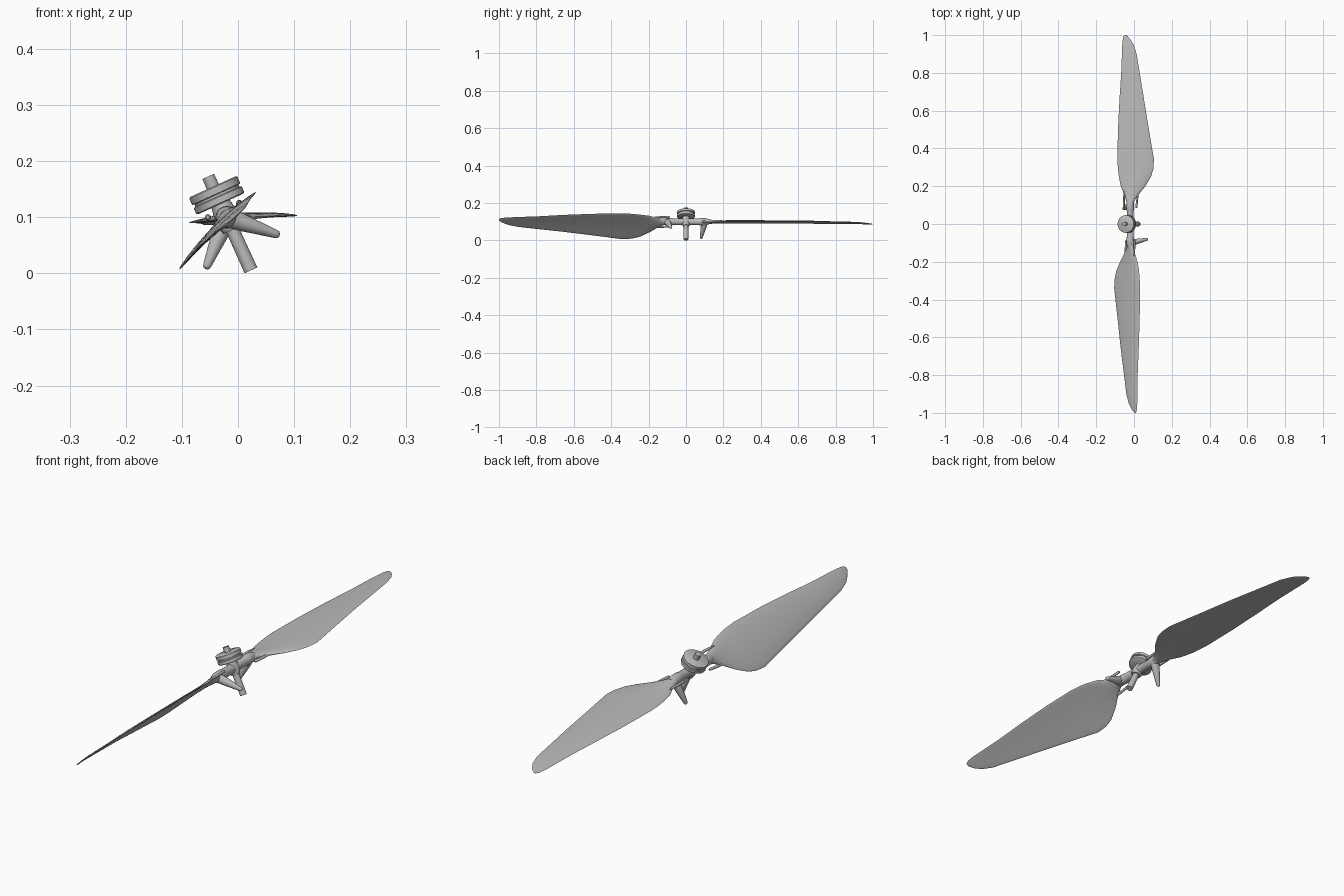
import bpy, bmesh, math
from mathutils import Matrix, Vector

cube = bpy.data.objects.get("Cube")
if cube:
    bpy.data.objects.remove(cube)

grey = bpy.data.materials.new("plain grey")
grey.use_nodes = True
GREY = (0.5, 0.5, 0.5, 1)
grey.diffuse_color = GREY
grey.node_tree.nodes["Principled BSDF"].inputs["Base Color"].default_value = GREY

# Tilted hub frame: local z is the shaft axis, local y runs along the blades
HUB = Matrix.Translation((-0.02, 0, 0.1)) @ Matrix.Rotation(math.radians(-24.5), 4, 'Y')
HALF_TURN = HUB @ Matrix.Rotation(math.pi, 4, 'Z') @ HUB.inverted()


def loft(name, rings, matrix, angle=40):
    """Skin a list of closed rings, cap both ends."""
    bm = bmesh.new()
    loops = [[bm.verts.new(matrix @ Vector(p)) for p in ring] for ring in rings]
    for a, b in zip(loops, loops[1:]):
        for i in range(len(a)):
            j = (i + 1) % len(a)
            bm.faces.new((a[i], a[j], b[j], b[i]))
    bm.faces.new(loops[0])
    bm.faces.new(loops[-1])
    bmesh.ops.recalc_face_normals(bm, faces=bm.faces)
    mesh = bpy.data.meshes.new(name)
    bm.to_mesh(mesh)
    bm.free()
    mesh.materials.append(grey)
    obj = bpy.data.objects.new(name, mesh)
    bpy.context.collection.objects.link(obj)
    bpy.ops.object.select_all(action='DESELECT')
    obj.select_set(True)
    bpy.context.view_layer.objects.active = obj
    bpy.ops.object.shade_smooth_by_angle(angle=math.radians(angle))
    return obj


def rod(name, start, end, profile, matrix, sides=24):
    """Turned part along start-end; profile is (fraction, radius)."""
    start, end = Vector(start), Vector(end)
    turn = (end - start).to_track_quat('Z', 'Y')
    rings = []
    for f, r in profile:
        centre = start.lerp(end, f)
        rings.append([centre + turn @ Vector((r * math.cos(t), r * math.sin(t), 0))
                      for t in (2 * math.pi * i / sides for i in range(sides))])
    return loft(name, rings, matrix)


def blade_rings(stations, sides=28):
    """Cambered elliptical sections between the leading and trailing edge."""
    rings = []
    for y, xl, zl, xt, zt, thick, camber in stations:
        lead, trail = Vector((xl, y, zl)), Vector((xt, y, zt))
        chord = (trail - lead).normalized()
        up = Vector((-chord.z, 0, chord.x))
        ring = []
        for i in range(sides):
            t = 2 * math.pi * i / sides
            u = math.cos(t)
            ring.append(lead.lerp(trail, (1 + u) / 2)
                        + up * (thick * math.sin(t) + camber * (1 - u * u)))
        rings.append(ring)
    return rings


# Shaft and pulley, turned about the hub axis
rod("shaft", (0, 0, -0.104), (0, 0, 0.08), [(0, 0.0125), (1, 0.0115)], HUB)
rod("pulley", (0, 0, 0.026), (0, 0, 0.06),
    [(0, 0.044), (0.06, 0.047), (0.38, 0.047), (0.42, 0.043), (0.54, 0.043),
     (0.58, 0.047), (0.94, 0.047), (1, 0.044)], HUB, 40)
rod("hub_neck", (0, 0, -0.025), (0, 0, 0.03),
    [(0, 0.017), (0.2, 0.021), (0.6, 0.021), (1, 0.017)], HUB)

# y, leading x z, trailing x z, half thickness, camber
stations = [
    (0.09, -0.038, 0.099, -0.004, 0.1, 0.017, 0),
    (0.12, -0.04, 0.098, 0.001, 0.1, 0.013, 0),
    (0.15, -0.05, 0.096, 0.02, 0.101, 0.009, 0.002),
    (0.2, -0.07, 0.092, 0.06, 0.102, 0.006, 0.004),
    (0.25, -0.08, 0.09, 0.09, 0.103, 0.005, 0.006),
    (0.29, -0.085, 0.09, 0.102, 0.103, 0.005, 0.006),
    (0.34, -0.088, 0.09, 0.106, 0.103, 0.005, 0.006),
    (0.5, -0.085, 0.09, 0.079, 0.103, 0.0045, 0.005),
    (0.66, -0.077, 0.09, 0.053, 0.103, 0.004, 0.004),
    (0.79, -0.068, 0.089, 0.032, 0.1, 0.003, 0.003),
    (0.9, -0.064, 0.088, 0.014, 0.098, 0.003, 0.002),
    (0.95, -0.062, 0.087, -0.002, 0.095, 0.0025, 0.001),
    (0.98, -0.059, 0.087, -0.02, 0.091, 0.002, 0),
    (0.995, -0.054, 0.087, -0.034, 0.089, 0.001, 0),
    (1.0, -0.05, 0.087, -0.043, 0.088, 0.0005, 0),
]

horn_profile = [(0, 0.018), (0.3, 0.0155), (0.93, 0.0075), (0.98, 0.006), (1, 0.003)]
finger_profile = [(0, 0.003), (0.06, 0.0055), (0.6, 0.005), (1, 0.002)]

# Both sides: the second is the first turned half a revolution about the shaft
for side, turn in (("back", Matrix.Identity(4)), ("front", HALF_TURN)):
    loft(side + "_blade", blade_rings(stations), turn)
    rod(side + "_arm", (-0.02, 0, 0.1), (-0.02, 0.125, 0.1),
        [(0, 0.018), (0.55, 0.018), (0.6, 0.02), (0.85, 0.019), (1, 0.013)], turn)
    rod(side + "_control_horn", (0, 0.1, 0), (-0.072, 0.08, -0.068),
        horn_profile, turn @ HUB)
    # Root fingers gripping the blade
    for n, (x0, x1) in enumerate(((-0.054, -0.052), (-0.035, -0.037), (-0.008, 0.0),
                                  (0.012, 0.022))):
        rod(f"{side}_root_finger_{n + 1}", (x0, 0.085, 0.1), (x1, 0.175, 0.1),
            finger_profile, turn, 12)
